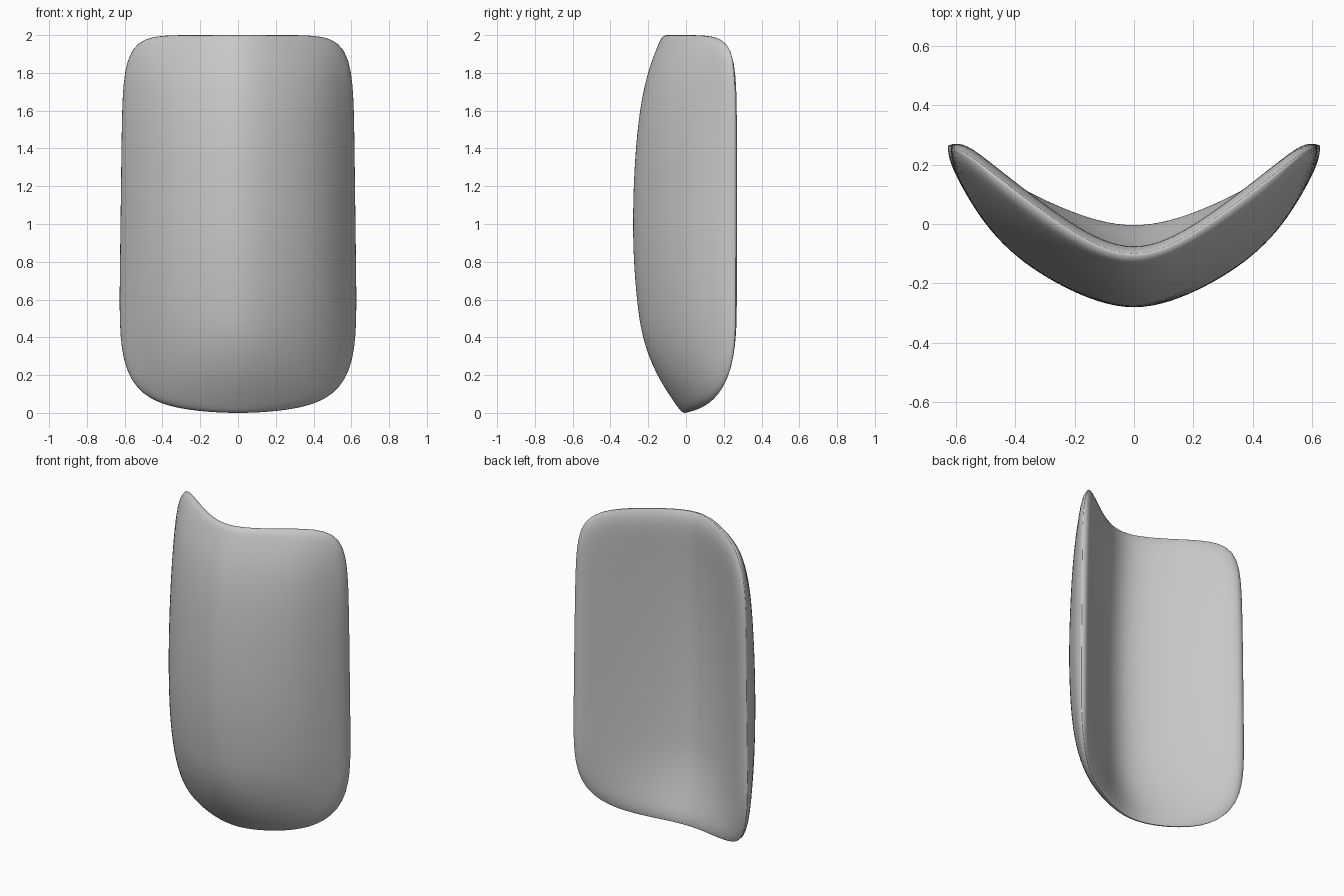
import bpy
import bmesh
import math

cube = bpy.data.objects.get("Cube")
if cube:
    bpy.data.objects.remove(cube, do_unlink=True)

SEGMENTS = 128
RINGS = 32


def outline(angle):
    """Rounded plate outline: tight corners at the top, a curved lower edge."""
    c, s = math.cos(angle), math.sin(angle)
    n = 8 if s > 0 else 6
    rad = (abs(c) ** n + abs(s) ** n) ** (-1 / n)
    x, z = rad * c, rad * s
    if z < 0:
        z *= 1 - 0.1 * x * x
    return x * (0.622 - 0.013 * z), z


def across(x, z):
    """Position from the middle (0) to the wing tip (1), easing out at the tip."""
    q = abs(x) / (0.605 - 0.015 * z)
    return q / (1 + q ** 24) ** (1 / 24)


def recess(x, z):
    """Shallow hollow in the middle of the back."""
    return 0.055 * (1 - z * z) * (1 - across(x, z) ** 2)


def back_depth(x, z, r):
    """Concave V-like back with a rounded lip and a foot curling backwards."""
    soft = 0.33
    t = across(x, z)
    bend = (math.hypot(soft, t) - soft) / (math.hypot(soft, 1) - soft)
    foot = (max(0, -z - 0.5) / 0.5) ** 2
    middle = -0.06 + 0.085 * foot
    wing = 0.303 - 0.04 * foot
    lip = 0.03 + 0.01 * max(0, z) ** 2
    return middle + (wing - middle) * bend - recess(x, z) - lip * r ** 20


def thickness(x, z, r):
    """Shell that thins towards the ends and is fuller on the wings."""
    q = min(abs(x) / 0.63, 1)
    fade = 0.094 if z > 0 else 0.13
    body = 0.22 - fade * z * z + 0.25 * q * q * (1 - q) - recess(x, z)
    return body * math.sqrt(max(0, 1 - r ** 6))


def make_ring(bm, r, front):
    ring = []
    for i in range(SEGMENTS):
        ox, oz = outline(math.tau * i / SEGMENTS)
        x, z = ox * r, oz * r
        y = back_depth(x, z, r) - (thickness(x, z, r) if front else 0)
        ring.append(bm.verts.new((x, y, z + 1)))
    return ring


def bridge(bm, a, b):
    for i in range(SEGMENTS):
        j = (i + 1) % SEGMENTS
        bm.faces.new((a[i], a[j], b[j], b[i]))


# Curved plate: concentric rings from the shared rim to the centre of each side
bm = bmesh.new()
rim = make_ring(bm, 1, False)
for front in (True, False):
    outer = rim
    for k in range(RINGS - 1, 0, -1):
        inner = make_ring(bm, math.sin(math.pi / 2 * k / RINGS), front)
        bridge(bm, outer, inner)
        outer = inner
    y = back_depth(0, 0, 0) - (thickness(0, 0, 0) if front else 0)
    centre = bm.verts.new((0, y, 1))
    for i in range(SEGMENTS):
        bm.faces.new((outer[i], outer[(i + 1) % SEGMENTS], centre))
bmesh.ops.recalc_face_normals(bm, faces=bm.faces)

mesh = bpy.data.meshes.new("curved_plate")
bm.to_mesh(mesh)
bm.free()
plate = bpy.data.objects.new("curved_plate", mesh)
bpy.context.collection.objects.link(plate)

# Plain grey finish
grey = bpy.data.materials.new("plain_grey")
grey.use_nodes = True
color = (0.58, 0.58, 0.58, 1)
grey.diffuse_color = color
grey.node_tree.nodes["Principled BSDF"].inputs["Base Color"].default_value = color
mesh.materials.append(grey)

for polygon in mesh.polygons:
    polygon.use_smooth = True
